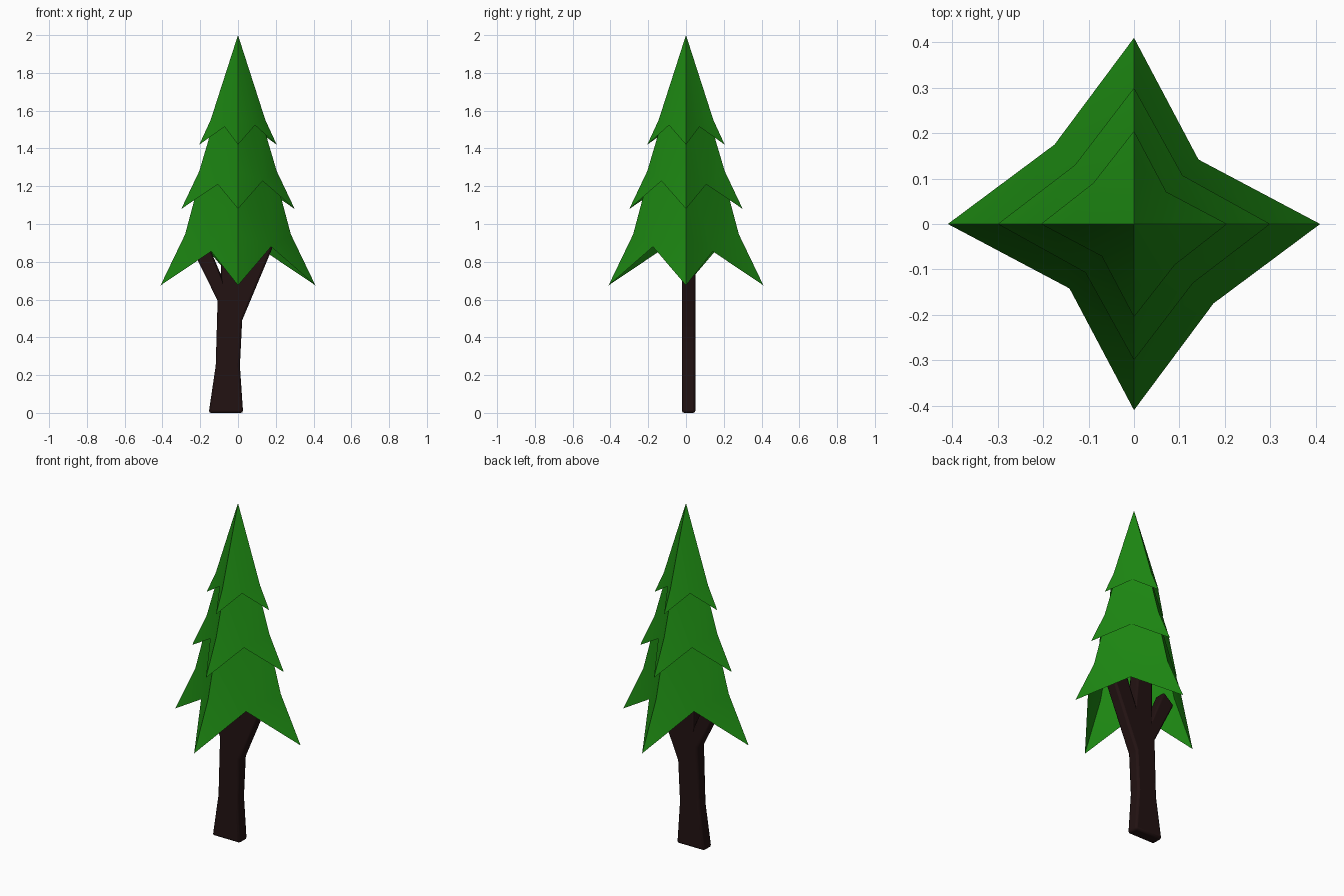
import bpy, bmesh, math

if "Cube" in bpy.data.objects:
    bpy.data.objects.remove(bpy.data.objects["Cube"])


def material(name, rgb):
    m = bpy.data.materials.new(name)
    m.diffuse_color = (*rgb, 1)
    m.use_nodes = True
    m.node_tree.nodes["Principled BSDF"].inputs["Base Color"].default_value = m.diffuse_color
    return m


def finish(bm, name, mat):
    mesh = bpy.data.meshes.new(name)
    bm.to_mesh(mesh)
    bm.free()
    mesh.materials.append(mat)
    ob = bpy.data.objects.new(name, mesh)
    bpy.context.collection.objects.link(ob)
    bpy.ops.object.select_all(action='DESELECT')
    ob.select_set(True)
    bpy.context.view_layer.objects.active = ob
    bpy.ops.object.shade_smooth_by_angle(angle=math.radians(30))
    return ob


green = material("needles", (0.012, 0.24, 0.006))
brown = material("bark", (0.016, 0.006, 0.006))


# Open four-pointed skirt: top, bend and tip are (radius, z) on the ridges;
# the two notches are (x = y offset, z) and alternate around the diagonals
def tier(name, top, bend, tip, notch_a, notch_b):
    bm = bmesh.new()

    def ridge(p):
        return [bm.verts.new((p[0] * c, p[0] * s, p[1]))
                for c, s in ((1, 0), (0, 1), (-1, 0), (0, -1))]

    tips, bends = ridge(tip), ridge(bend)
    tops = ridge(top) if top[0] else [bm.verts.new((0, 0, top[1]))] * 4
    signs = ((1, 1), (-1, 1), (-1, -1), (1, -1))
    for i, (sx, sy) in enumerate(signs):
        d, z = (notch_a, notch_b)[i % 2]
        n = bm.verts.new((sx * d, sy * d, z))
        j = (i + 1) % 4
        bm.faces.new((bends[i], tips[i], n))
        bm.faces.new((n, tips[j], bends[j]))
        bm.faces.new((tops[i], bends[i], n))
        bm.faces.new((tops[j], n, bends[j]))
        if top[0]:
            bm.faces.new((tops[i], n, tops[j]))
    return finish(bm, name, green)


tier("foliage_top", (0, 2.0), (0.145, 1.55), (0.205, 1.42),
     (0.071, 1.515), (0.09, 1.523))
tier("foliage_middle", (0.11, 1.6), (0.205, 1.28), (0.30, 1.08),
     (0.107, 1.21), (0.13, 1.228))
tier("foliage_bottom", (0.185, 1.3), (0.28, 0.945), (0.41, 0.675),
     (0.142, 0.855), (0.175, 0.88))

# Flat trunk with three branches, extruded from its front outline
outline = [(-0.155, 0), (0.027, 0), (0.01, 0.25), (0.022, 0.49),
           (0.185, 0.88), (0.10, 0.96), (0.03, 0.78), (0.01, 1.0),
           (-0.09, 1.0), (-0.09, 0.73), (-0.17, 0.92), (-0.24, 0.86),
           (-0.108, 0.595), (-0.118, 0.25)]
bm = bmesh.new()
face = bm.faces.new([bm.verts.new((x, -0.022, z)) for x, z in outline])
ext = bmesh.ops.extrude_face_region(bm, geom=[face])
bmesh.ops.translate(bm, vec=(0, 0.072, 0),
                    verts=[g for g in ext["geom"] if isinstance(g, bmesh.types.BMVert)])
bmesh.ops.recalc_face_normals(bm, faces=bm.faces)
trunk = finish(bm, "trunk", brown)
bev = trunk.modifiers.new("rounded_edges", 'BEVEL')
bev.width = 0.012
bev.segments = 2
bev.limit_method = 'ANGLE'
bev.angle_limit = math.radians(60)
